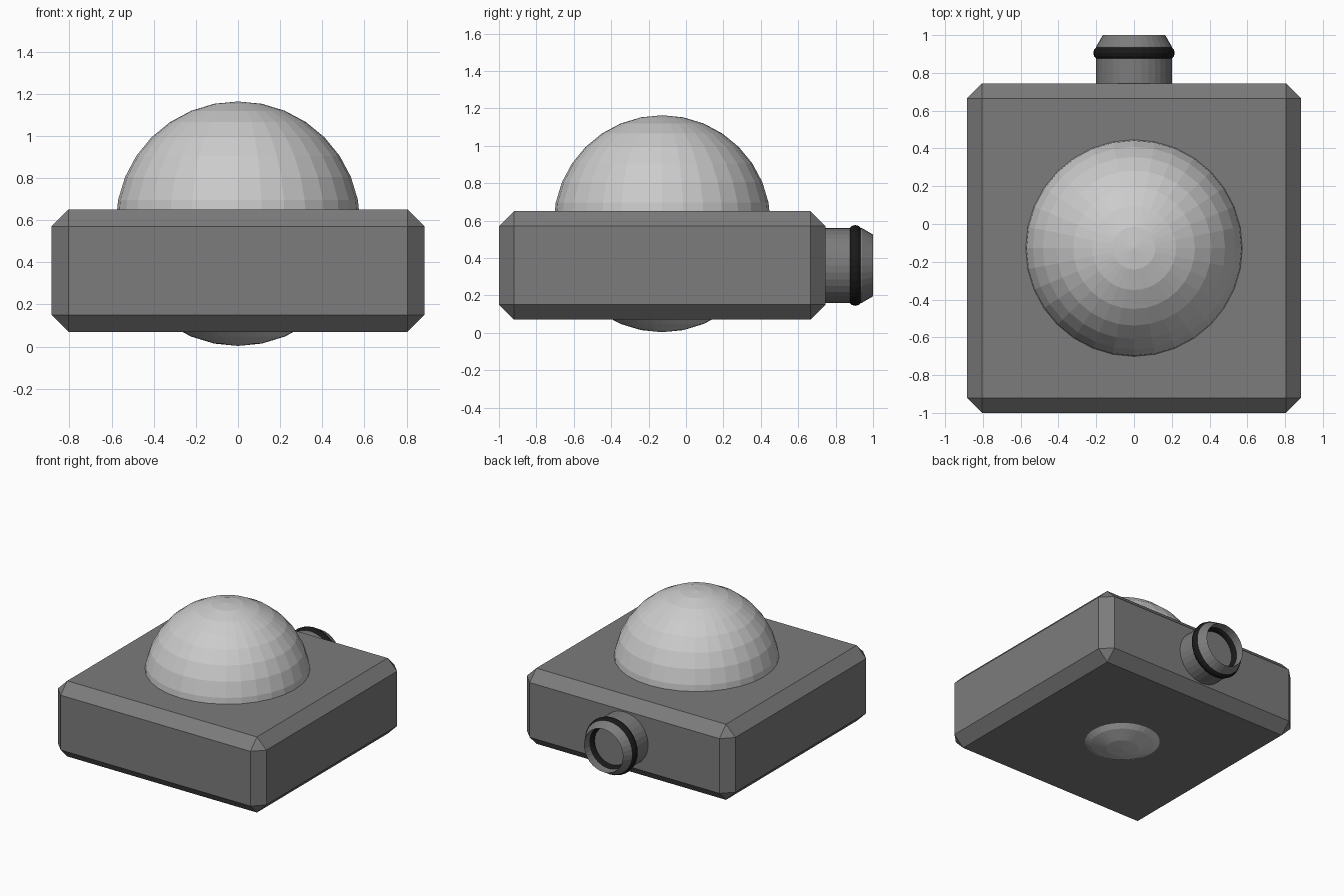
import bpy, bmesh, math
from mathutils import Vector

if "Cube" in bpy.data.objects:
    bpy.data.objects.remove(bpy.data.objects["Cube"])

SIDES = 32
PORT_Z = 0.36


def colour(obj, name, rgb):
    mat = bpy.data.materials.new(name)
    mat.diffuse_color = (*rgb, 1)
    mat.use_nodes = True
    mat.node_tree.nodes["Principled BSDF"].inputs["Base Color"].default_value = mat.diffuse_color
    obj.data.materials.append(mat)


def lathe_y(name, profile, closed=False):
    """Revolve (radius, y) points about the port axis; radius 0 makes a cap centre."""
    bm = bmesh.new()
    verts = [bm.verts.new((r, y, PORT_Z)) for r, y in profile]
    pairs = list(zip(verts, verts[1:] + verts[:1] if closed else verts[1:]))
    edges = [bm.edges.new(p) for p in pairs]
    bmesh.ops.spin(bm, geom=verts + edges, cent=(0, 0, PORT_Z), axis=(0, 1, 0),
                   angle=math.tau, steps=SIDES)
    bmesh.ops.remove_doubles(bm, verts=bm.verts, dist=1e-4)
    bmesh.ops.recalc_face_normals(bm, faces=bm.faces)
    mesh = bpy.data.meshes.new(name)
    bm.to_mesh(mesh)
    bm.free()
    obj = bpy.data.objects.new(name, mesh)
    bpy.context.collection.objects.link(obj)
    return obj


# chamfered housing
bpy.ops.mesh.primitive_cube_add(size=1, location=(0, -0.1275, 0.36))
housing = bpy.context.object
housing.name = "housing"
housing.scale = (1.77, 1.745, 0.58)
bpy.ops.object.transform_apply(location=False, rotation=False, scale=True)
bevel = housing.modifiers.new("chamfer", 'BEVEL')
bevel.width = 0.08
bevel.segments = 1
colour(housing, "dark_grey", (0.2, 0.2, 0.2))

# ball, showing above and slightly below the housing
bpy.ops.mesh.primitive_uv_sphere_add(segments=32, ring_count=16, radius=0.58,
                                     location=(0, -0.1275, 0.583))
ball = bpy.context.object
ball.name = "ball"
colour(ball, "light_grey", (0.6, 0.6, 0.6))

# connector tube with tapered mouth and recessed floor
port = lathe_y("connector", [(0, 0.70), (0.2, 0.70), (0.2, 0.94), (0.165, 1.0),
                             (0.16, 0.90), (0, 0.90)])
colour(port, "connector_grey", (0.2, 0.2, 0.2))

# black sealing ring
ring = lathe_y("seal_ring", [(0.18 + 0.036 * math.cos(a), 0.905 + 0.036 * math.sin(a))
                             for a in (math.tau * i / 12 for i in range(12))], closed=True)
colour(ring, "black", (0.01, 0.01, 0.01))
